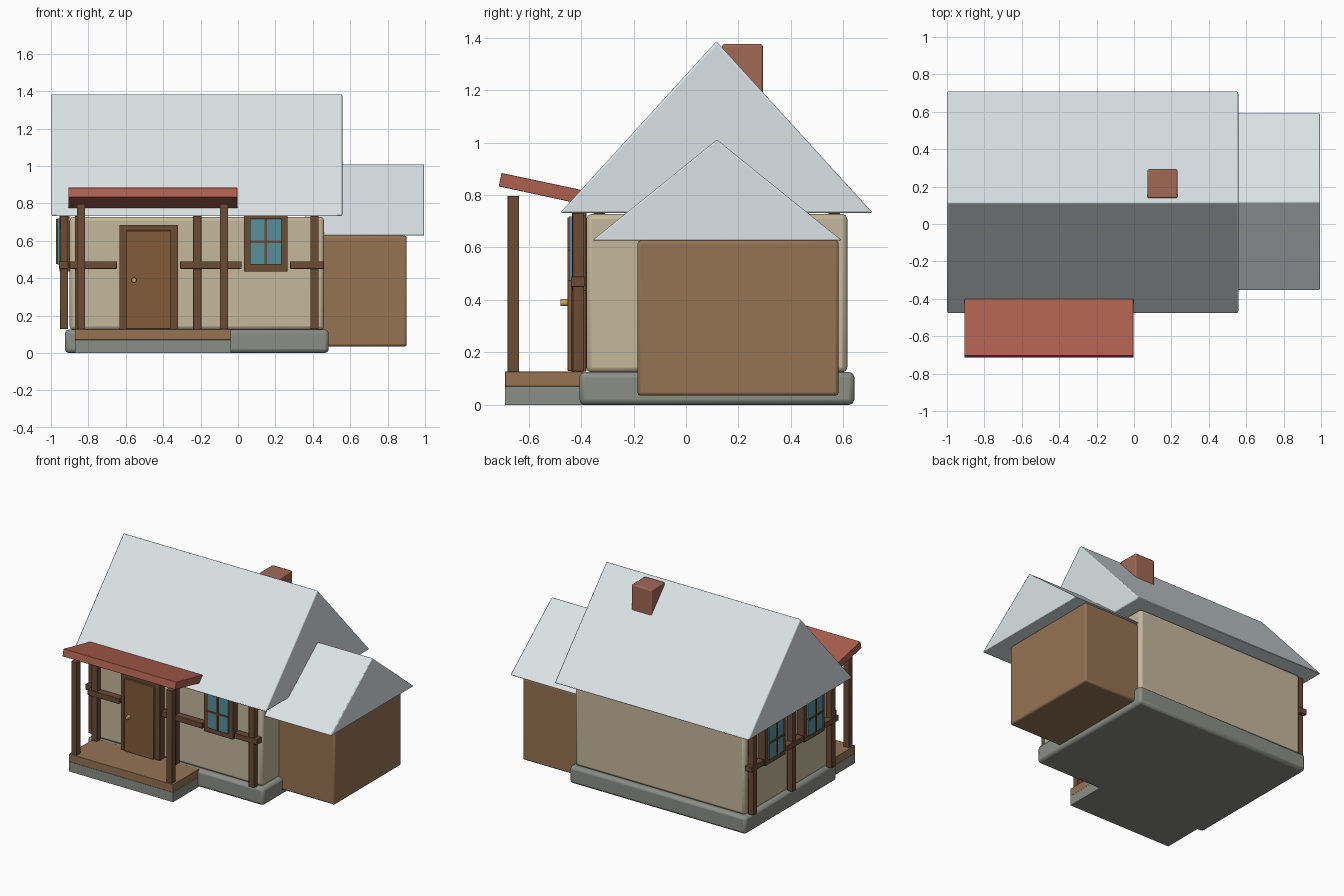
import bpy, bmesh, math
from mathutils import Matrix, Vector

if "Cube" in bpy.data.objects:
    bpy.data.objects.remove(bpy.data.objects["Cube"])


def mat(name, r, g, b):
    m = bpy.data.materials.new(name)
    m.diffuse_color = tuple((c / 255) ** 2.2 for c in (r, g, b)) + (1,)
    m.use_nodes = True
    m.node_tree.nodes["Principled BSDF"].inputs["Base Color"].default_value = m.diffuse_color
    return m


SNOW = mat("pale_roof", 218, 227, 230)
PLASTER = mat("plaster", 196, 182, 154)
STONE = mat("stone", 138, 141, 132)
TIMBER = mat("timber", 107, 77, 56)
PLANK = mat("plank", 148, 115, 84)
DOOR = mat("door_wood", 130, 92, 60)
TILE = mat("red_tile", 172, 96, 80)
BRICK = mat("brick", 160, 104, 86)
GLASS = mat("glass", 88, 142, 154)
BRASS = mat("brass", 205, 165, 90)


def finish(name, bm, m, bevel):
    bmesh.ops.recalc_face_normals(bm, faces=bm.faces)
    me = bpy.data.meshes.new(name)
    bm.to_mesh(me)
    bm.free()
    ob = bpy.data.objects.new(name, me)
    bpy.context.collection.objects.link(ob)
    me.materials.append(m)
    if bevel:
        b = ob.modifiers.new("bevel", 'BEVEL')
        b.width, b.segments = bevel, 2
    return ob


def box(name, x, y, z, m, bevel=0.0):
    """Box from (min, max) ranges."""
    bm = bmesh.new()
    bmesh.ops.create_cube(bm, size=1)
    for v in bm.verts:
        v.co = Vector(sum(r) / 2 + c * abs(r[1] - r[0]) for r, c in zip((x, y, z), v.co))
    return finish(name, bm, m, bevel)


def prism(name, profile, x, m, bevel=0.0):
    """Extrude a (y, z) profile along x."""
    bm = bmesh.new()
    f = bm.faces.new([bm.verts.new((x[0], y, z)) for y, z in profile])
    ext = bmesh.ops.extrude_face_region(bm, geom=[f])["geom"]
    bmesh.ops.translate(bm, vec=(x[1] - x[0], 0, 0),
                        verts=[g for g in ext if isinstance(g, bmesh.types.BMVert)])
    return finish(name, bm, m, bevel)


def on_wall(side, name, u, d, z, m, bevel=0.003):
    """Box on the front or left wall: u along it, d outward from it."""
    if side == "front":
        return box("front_" + name, u, (-0.38 - d[1], -0.38 - d[0]), z, m, bevel)
    return box("left_" + name, (-0.90 - d[1], -0.90 - d[0]), u, z, m, bevel)


def window(side, c):
    on_wall(side, "window_frame", (c - .117, c + .117), (0, .055), (.435, .755), TIMBER)
    on_wall(side, "window_glass", (c - .085, c + .085), (.04, .066), (.472, .718), GLASS)
    on_wall(side, "window_mullion", (c - .006, c + .006), (.05, .072), (.475, .715), TIMBER, 0)
    on_wall(side, "window_transom", (c - .085, c + .085), (.05, .072), (.589, .601), TIMBER, 0)


# Main house, side annex and their gabled roofs
box("foundation", (-.925, .485), (-.406, .642), (0, .125), STONE, .02)
box("main_walls", (-.90, .46), (-.38, .615), (.123, .728), PLASTER, .02)
box("annex_walls", (.40, .902), (-.185, .582), (.035, .627), PLANK, .012)
prism("main_roof", [(-.48, .732), (.712, .732), (.116, 1.386)], (-1, .558), SNOW, .008)
prism("annex_roof", [(-.357, .627), (.594, .627), (.118, 1.011)], (.36, .995), SNOW, .006)
box("chimney", (.072, .232), (.138, .293), (1.05, 1.375), BRICK, .008)

# Porch
box("porch_base", (-.872, -.037), (-.69, -.38), (0, .07), STONE)
box("porch_deck", (-.872, -.037), (-.69, -.39), (.07, .127), PLANK, .002)
for i, x in enumerate((-.839, -.075)):
    box(f"porch_post_{i}", (x - .022, x + .022), (-.68, -.636), (.125, .797), TIMBER, .002)
prism("porch_roof", [(-.714, .833), (-.36, .757), (-.35, .809), (-.703, .884)],
      (-.907, -.003), TILE, .002)

# Timber framing: posts and rail pieces
FRAMING = {
    "front": ((-.85, -.218, .409), ((-.90, -.647), (-.31, .02), (.278, .46))),
    "left": ((-.33, .118, .565), ((-.38, -.235), (.02, .21), (.47, .615))),
}
for side, (posts, rails) in FRAMING.items():
    for p in posts:
        on_wall(side, "timber_post", (p - .022, p + .022), (.008, .052), (.127, .732), TIMBER)
    for r in rails:
        on_wall(side, "timber_rail", r, (.006, .058), (.45, .49), TIMBER)

# Windows
window("front", .148)
window("left", -.108)
window("left", .34)

# Door with frame and round knob
on_wall("front", "door_frame", (-.634, -.32), (0, .058), (.127, .685), TIMBER)
on_wall("front", "door", (-.597, -.36), (.03, .072), (.13, .655), DOOR)
bm = bmesh.new()
bmesh.ops.create_cone(bm, cap_ends=True, segments=16, radius1=.014, radius2=.014, depth=.03,
                      matrix=Matrix.Translation((-.556, -.464, .39)) @ Matrix.Rotation(math.pi / 2, 4, 'X'))
finish("door_knob", bm, BRASS, .004)

# Smooth the bevels while keeping the sharp edges
for ob in bpy.context.collection.objects:
    ob.select_set(True)
bpy.context.view_layer.objects.active = bpy.data.objects["main_walls"]
bpy.ops.object.shade_smooth_by_angle(angle=math.radians(30))
